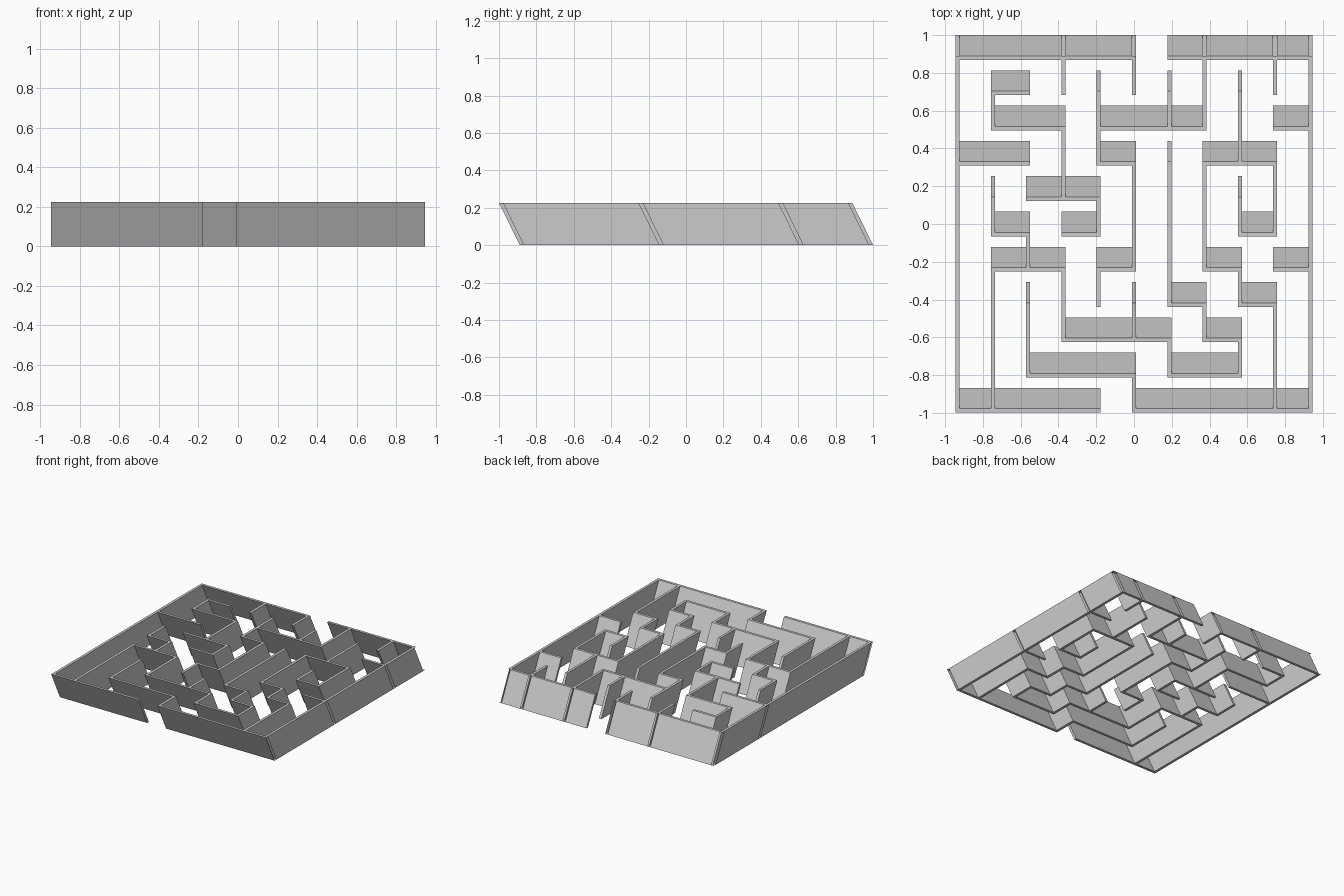
import bpy, bmesh

if "Cube" in bpy.data.objects:
    bpy.data.objects.remove(bpy.data.objects["Cube"])

N, PITCH, T = 10, 0.1868, 0.021       # cells per side, cell pitch, wall thickness
H, LEAN = 0.225, 0.11                 # wall height, lean of the top towards the front

# Wall runs: grid line -> (start, end) pairs; rows count from the back, columns from the left
ROWS = {0: [(0, 5), (6, 10)], 1: [(1, 2)], 2: [(1, 3), (4, 7), (9, 10)],
        3: [(0, 2), (4, 5), (7, 9)], 4: [(2, 4)], 5: [(1, 2), (3, 4), (8, 9)],
        6: [(1, 3), (4, 5), (7, 8), (9, 10)], 7: [(6, 7), (8, 9)],
        8: [(3, 6), (7, 8)], 9: [(2, 5), (6, 8)], 10: [(0, 4), (5, 10)]}
COLS = {0: [(0, 10)], 1: [(1, 2), (4, 5), (6, 10)], 2: [(5, 6), (7, 9)],
        3: [(0, 1), (2, 4), (6, 8)], 4: [(1, 3), (4, 5), (6, 7)],
        5: [(0, 1), (3, 6), (7, 8), (9, 10)], 6: [(1, 2), (3, 7), (8, 9)],
        7: [(0, 2), (3, 6), (7, 8)], 8: [(1, 3), (4, 5), (6, 7), (8, 9)],
        9: [(0, 1), (3, 5), (7, 10)], 10: [(0, 10)]}

# Fine grid: even indices are posts, odd indices the panels between them
solid = set()
for j, runs in ROWS.items():
    for a, b in runs:
        solid |= {(i, 2 * j) for i in range(2 * a, 2 * b + 1)}
for i, runs in COLS.items():
    for a, b in runs:
        solid |= {(2 * i, j) for j in range(2 * a, 2 * b + 1)}

bm = bmesh.new()
cache = {}


def edge(k):
    """Distance of fine grid line k from the first outer edge."""
    return (k // 2) * PITCH + (k % 2) * T


def vert(i, j, top):
    if (i, j, top) not in cache:
        half = (N * PITCH + T) / 2
        y = 1 - edge(j) - (LEAN if top else 0)
        cache[i, j, top] = bm.verts.new((edge(i) - half, y, H if top else 0))
    return cache[i, j, top]


def open_slit(i, j, di, dj):
    """Outer faces are left open where inner walls meet the back, left and right sides."""
    if i % 2 or j % 2:
        return False
    last = 2 * N
    if dj == -1 and j == 0:
        return (i, 1) in solid
    if di == -1 and i == 0:
        return (1, j) in solid
    return di == 1 and i == last and (last - 1, j) in solid


# Leaning walls: top, bottom and every exposed side
for i, j in sorted(solid):
    ring = [(i, j), (i, j + 1), (i + 1, j + 1), (i + 1, j)]
    bm.faces.new([vert(*p, True) for p in ring])
    bm.faces.new([vert(*p, False) for p in reversed(ring)])
    for k, (di, dj) in enumerate([(-1, 0), (0, 1), (1, 0), (0, -1)]):
        if (i + di, j + dj) in solid or open_slit(i, j, di, dj):
            continue
        p, q = ring[k], ring[(k + 1) % 4]
        bm.faces.new([vert(*p, False), vert(*q, False), vert(*q, True), vert(*p, True)])

mesh = bpy.data.meshes.new("maze_walls")
bm.to_mesh(mesh)
bm.free()
bpy.context.collection.objects.link(bpy.data.objects.new("maze_walls", mesh))
